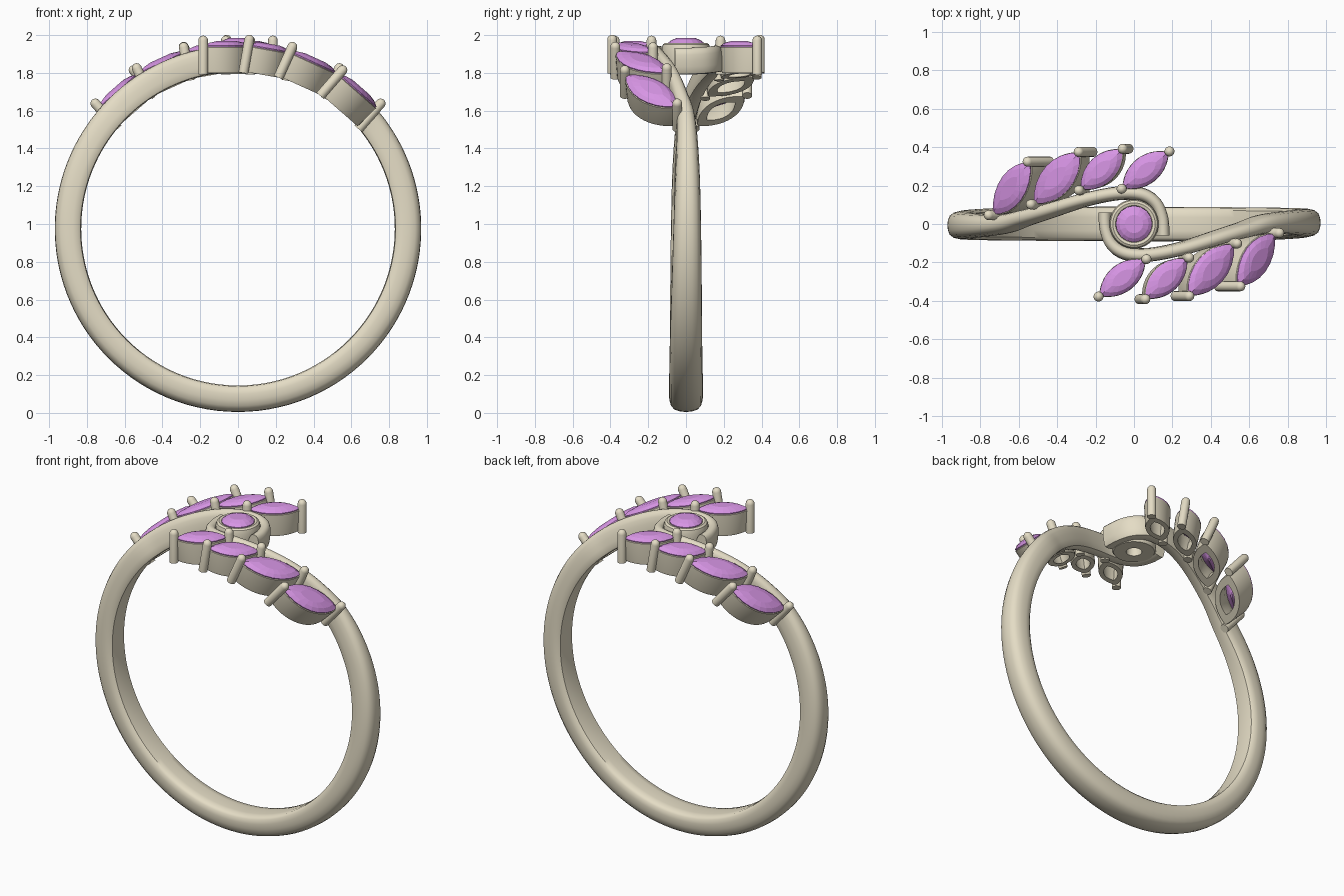
import bpy, bmesh
from math import sin, cos, pi, radians, asin
from mathutils import Matrix, Vector

if "Cube" in bpy.data.objects:
    bpy.data.objects.remove(bpy.data.objects["Cube"])

CZ, R_IN, THICK = 0.975, 0.83, 0.14      # ring centre height, inner radius, band thickness


def material(name, rgb):
    m = bpy.data.materials.new(name)
    m.diffuse_color = (*rgb, 1)
    m.use_nodes = True
    m.node_tree.nodes["Principled BSDF"].inputs["Base Color"].default_value = m.diffuse_color
    return m


METAL = material("pale_gold", (0.78, 0.72, 0.56))
GEM = material("violet_gem", (0.68, 0.30, 0.78))


def finish(bm, name, mat, smooth=None):
    bmesh.ops.recalc_face_normals(bm, faces=bm.faces)
    me = bpy.data.meshes.new(name)
    bm.to_mesh(me)
    bm.free()
    me.materials.append(mat)
    ob = bpy.data.objects.new(name, me)
    bpy.context.collection.objects.link(ob)
    if smooth:
        bpy.ops.object.select_all(action='DESELECT')
        ob.select_set(True)
        bpy.context.view_layer.objects.active = ob
        bpy.ops.object.shade_smooth_by_angle(angle=radians(smooth))
    return ob


def loft(bm, rings, closed=False, cap_start=False, cap_end=False):
    """Bridge equal-length rings of points."""
    rows = [[bm.verts.new(p) for p in r] for r in rings]
    pairs = list(zip(rows, rows[1:])) + ([(rows[-1], rows[0])] if closed else [])
    for a, b in pairs:
        for i in range(len(a)):
            j = (i + 1) % len(a)
            bm.faces.new((a[i], a[j], b[j], b[i]))
    if cap_start:
        bm.faces.new(rows[0])
    if cap_end:
        bm.faces.new(rows[-1])


def marquise(half_len, half_wid, n):
    """Pointed leaf outline made of two arcs, n segments per side."""
    r = (half_len ** 2 + half_wid ** 2) / (2 * half_wid)
    a = asin(half_len / r)
    top = [(r * sin(a - 2 * a * i / n), r * cos(a - 2 * a * i / n) - r + half_wid) for i in range(n)]
    return top + [(-x, -y) for x, y in top]


def circle(r, n):
    return [(r * cos(2 * pi * i / n), r * sin(2 * pi * i / n)) for i in range(n)]


def shape(name, mat, outline, profile, matrix, closed=False, caps=False, smooth=None):
    """Loft scaled copies of an outline: profile holds (scale, height)."""
    bm = bmesh.new()
    rings = [[matrix @ Vector((x * s, y * s, h)) for x, y in outline] for s, h in profile]
    loft(bm, rings, closed, caps, caps)
    return finish(bm, name, mat, smooth)


# Band: two bypass arms swept along the ring, each ending in a hook round the centre
# keys: angle from top (degrees), y, half width
KEYS = [(225, 0, .088), (180, 0, .09), (135, 0, .086), (95, .006, .075), (68, .008, .063),
        (50, 0, .05), (40, -.03, .042), (30, -.067, .038), (16, -.128, .036), (5, -.16, .036),
        (-2.5, -.153, .036), (-6.9, -.108, .036), (-9, -.03, .036), (-9.4, .06, .036),
        (-9.4, .14, .036)]


def catmull(a, b, c, d, t):
    return [.5 * (2 * q + (r - p) * t + (2 * p - 5 * q + 4 * r - s) * t * t
            + (3 * q - p - 3 * r + s) * t ** 3) for p, q, r, s in zip(a, b, c, d)]


path = []
for k in range(1, len(KEYS) - 2):
    steps = 14 if k < 4 else 8
    path += [catmull(*KEYS[k - 1:k + 3], i / steps) for i in range(steps)]
path.append(list(KEYS[-2]))

# D section: gently crowned inside, domed outside (side, height)
SECTION = [(-.80, .03), (-.4, 0), (0, 0), (.4, 0), (.80, .03), (.95, .13), (1, .32), (.98, .55),
           (.88, .77), (.68, .91), (.36, .98), (0, 1), (-.36, .98), (-.68, .91), (-.88, .77),
           (-.98, .55), (-1, .32), (-.95, .13)]


def on_ring(phi, y, r):
    return Vector((r * sin(radians(phi)), y, CZ + r * cos(radians(phi))))


bm = bmesh.new()
for turn in (0, pi):
    rot = Matrix.Rotation(turn, 4, 'Z')
    pts = [on_ring(p, y, R_IN + THICK) for p, y, _ in path]
    rings = []
    for i, (phi, y, hw) in enumerate(path):
        up = on_ring(phi, 0, 1) - Vector((0, 0, CZ))
        tan = pts[min(i + 1, len(pts) - 1)] - pts[max(i - 1, 0)]
        side = Vector((0, 1, 0)) if i == 0 else up.cross(tan).normalized()
        if i == 0:
            side = up.cross(Vector((1, 0, 0)))
        base = on_ring(phi, y, R_IN)
        rings.append([rot @ (base + side * hw * s + up * THICK * h) for s, h in SECTION])
    loft(bm, rings, cap_end=True)
bmesh.ops.remove_doubles(bm, verts=bm.verts, dist=.0005)
finish(bm, "bypass_band", METAL, 40)

# Centre bezel and round stone
top = Matrix.Translation((0, 0, CZ))
shape("center_bezel", METAL, circle(1, 40),
      [(.045, .82), (.118, .82), (.126, .83), (.128, .955), (.122, .976), (.11, .984),
       (.096, .98), (.092, .965), (.045, .90)], top, closed=True, smooth=40)
shape("center_stone", GEM, circle(.095, 16),
      [(.1, .905), (1, .978), (1, .984), (.8, .999), (.5, 1.01)], top, caps=True)


def prong(name, matrix):
    r, lo, hi = .026, -.15, .029
    prof = [(r, lo), (r, hi)] + [(r * cos(a), hi + r * sin(a)) for a in (.4, .8, 1.2, 1.45)]
    shape(name, METAL, circle(1, 16), prof, matrix, caps=True, smooth=50)


# Leaf settings: x, y, stone angle, half length, half width
LEAVES = [(-.06, -.28, 38, .150, .072), (.168, -.283, 43, .150, .073),
          (.400, -.238, 45, .185, .088), (.635, -.185, 46, .185, .088)]
GIRDLE = .967

for turn, tag in ((0, "front"), (pi, "back")):
    for n, (x, y, ang, hl, hw) in enumerate(LEAVES, 1):
        phi = 0 if n == 1 else asin(x / GIRDLE)
        shift = x if n == 1 else 0
        m = (Matrix.Rotation(turn, 4, 'Z') @ top @ Matrix.Rotation(phi, 4, 'Y')
             @ Matrix.Translation((shift, y, GIRDLE)) @ Matrix.Rotation(radians(ang), 4, 'Z'))
        # Open leaf-shaped cup
        shape(f"{tag}_leaf_cup_{n}", METAL, marquise(hl, hw, 14),
              [(.55, -.142), (.92, -.142), (.95, -.13), (1.02, -.008), (.97, -.004), (.66, -.07)],
              m, closed=True, smooth=40)
        # Faceted leaf stone
        shape(f"{tag}_leaf_stone_{n}", GEM, marquise(hl, hw, 8),
              [(.08, -.09), (.98, -.008), (1, .002), (.78, .017), (.45, .026)], m, caps=True)
        # Prongs at both points
        for s, end in ((-1, "outer"), (1, "inner")):
            prong(f"{tag}_{end}_prong_{n}", m @ Matrix.Translation((s * (hl + .008), 0, 0)))
